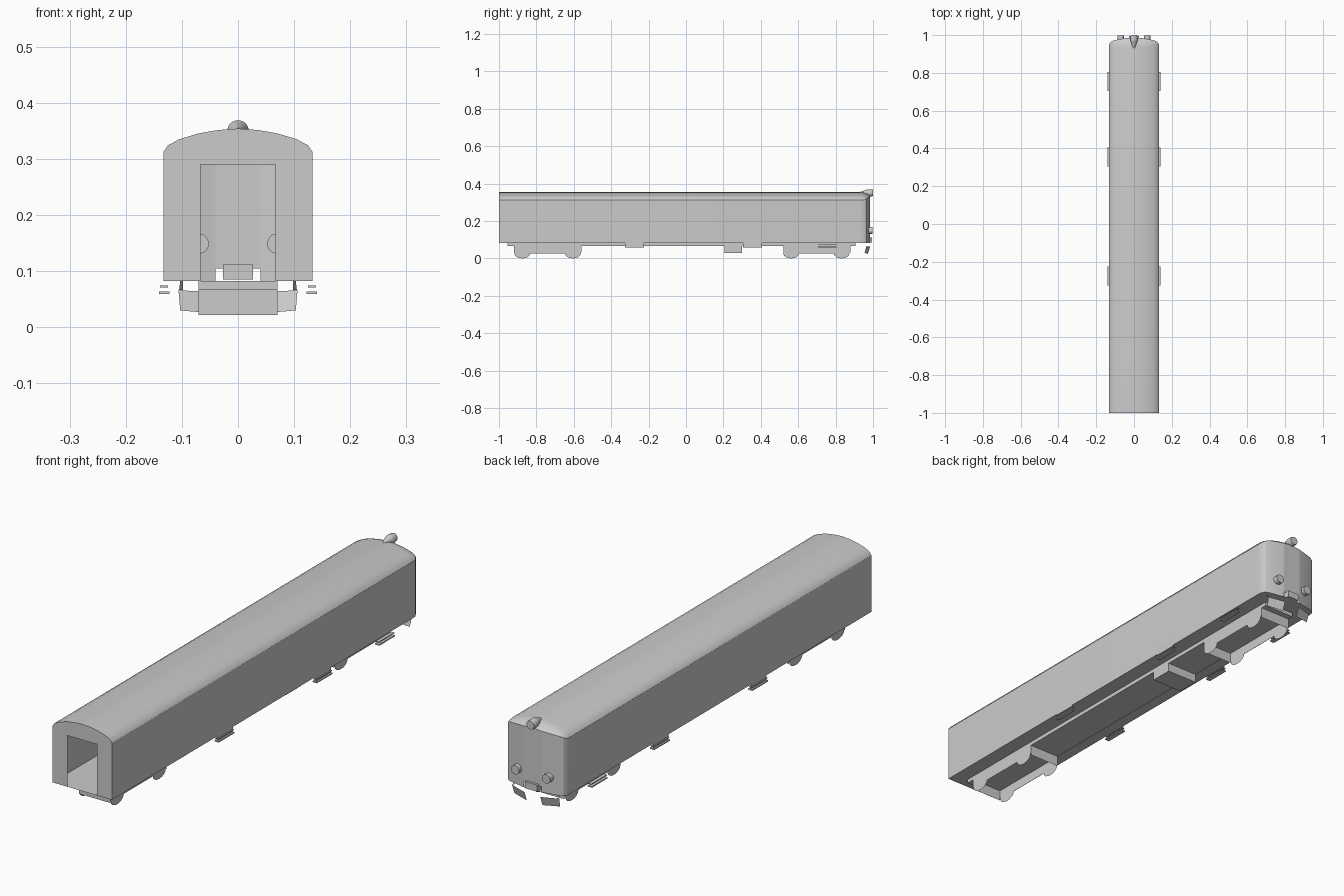
import bpy, bmesh, math
from mathutils import Matrix

if "Cube" in bpy.data.objects:
    bpy.data.objects.remove(bpy.data.objects["Cube"])

grey = bpy.data.materials.new("plain grey")
grey.diffuse_color = (0.6, 0.6, 0.6, 1)
grey.use_nodes = True
grey.node_tree.nodes["Principled BSDF"].inputs["Base Color"].default_value = grey.diffuse_color


def finish(name, bm, smooth=None):
    me = bpy.data.meshes.new(name)
    bm.to_mesh(me)
    bm.free()
    ob = bpy.data.objects.new(name, me)
    bpy.context.collection.objects.link(ob)
    me.materials.append(grey)
    if smooth:
        bpy.ops.object.select_all(action='DESELECT')
        ob.select_set(True)
        bpy.context.view_layer.objects.active = ob
        bpy.ops.object.shade_smooth_by_angle(angle=math.radians(smooth))
    return ob


def box(name, x, y, z):
    bm = bmesh.new()
    bmesh.ops.create_cube(bm, size=1)
    for v in bm.verts:
        v.co = [r[0] + (c + 0.5) * (r[1] - r[0]) for r, c in zip((x, y, z), v.co)]
    return finish(name, bm)


def sheet(name, pts):
    bm = bmesh.new()
    bm.faces.new([bm.verts.new(p) for p in pts])
    return finish(name, bm)


def drum(name, x, y0, y1, z, r0, r1, seg=24):
    # round part lying along y, radius r0 at y0 and r1 at y1
    bm = bmesh.new()
    bmesh.ops.create_cone(bm, cap_ends=True, segments=seg, radius1=r1, radius2=r0, depth=y1 - y0)
    bm.transform(Matrix.Translation((x, (y0 + y1) / 2, z)) @ Matrix.Rotation(math.pi / 2, 4, 'X'))
    return finish(name, bm, 40)


# Body shell: roof profile lofted along the length, narrowing at the cab end
HW, BASE = 0.133, 0.082
ROOF = [(0, .354), (.035, .3515), (.07, .3455), (.105, .335), (.125, .324), (HW, .312)]


def roof_z(x):
    x = abs(x)
    for (a, za), (b, zb) in zip(ROOF, ROOF[1:]):
        if x <= b + 1e-6:
            return za + (zb - za) * (x - a) / (b - a)
    return ROOF[-1][1]


# stations: y, half width, roof drop
STATIONS = [(-1, HW, 0), (.935, HW, 0), (.952, .131, .002), (.964, .124, .006),
            (.972, .108, .010), (.985, .04, .020)]
xs = [-p[0] for p in reversed(ROOF)] + [p[0] for p in ROOF[1:]]
bm = bmesh.new()
rings = []
for y, hw, drop in STATIONS:
    ring = [bm.verts.new((-hw, y, BASE))]
    for x in xs:
        X = x * hw / HW
        ring.append(bm.verts.new((X, y, roof_z(X) - drop)))
    ring.append(bm.verts.new((hw, y, BASE)))
    rings.append(ring)
for a, b in zip(rings, rings[1:]):
    n = len(a)
    for i in range(n):                       # last strip closes the floor
        j = (i + 1) % n
        bm.faces.new((a[i], b[i], b[j], a[j]))
# Front wall with open doorway
door = [bm.verts.new((x, -1, z)) for x, z in ((.067, BASE), (.067, .29), (-.067, .29), (-.067, BASE))]
bm.faces.new(rings[0] + door)
# Cab end centre panel, open below for the coupler
low = [bm.verts.new((x, .985, .105)) for x in (.04, -.04)]
bm.faces.new(rings[-1][1:-1] + low)
finish("body_shell", bm, 28)

# Underframe and equipment box
box("underframe", (-.07, .07), (-.955, .905), (.066, BASE))
box("equipment_box", (-.07, .07), (.205, .30), (.03, .066))


# Bogies: thin side frames with round axle ends, joined by end plates
def bogie(name, y0, y1, wheels):
    for s in (-1, 1):
        pts = [(y0, .066), (y0, .045), (y0 + .012, .022)]
        pts = [(y0, .066), (y0, .035)]
        for w in wheels:
            for k in range(9):
                t = math.pi * (1 + k / 8)
                pts.append((w + .042 * math.cos(t), .026 + .026 * math.sin(t)))
        pts += [(y1, .035), (y1, .066)]
        sheet(name + "_side_frame", [(s * .07, y, z) for y, z in pts])
    for y in (y0, y1):
        sheet(name + "_end_plate", [(-.07, y, .022), (.07, y, .022), (.07, y, .066), (-.07, y, .066)])


bogie("front_bogie", -.92, -.56, (-.875, -.605))
bogie("rear_bogie", .52, .88, (.562, .832))

for s in (-1, 1):
    # Entrance steps
    for y, top in ((-.275, .085), (.355, .11), (.755, .0)):
        x = sorted((s * .122, s * .141))
        box("step_tread", x, (y - .05, y + .05), (.059, .064))
        box("step_upper_tread", sorted((s * .125, s * .139)), (y - .05, y + .05), (.071, .074))
        if top:
            sheet("step_back", [(s * .1345, y - .05, .064), (s * .1345, y + .05, .064),
                                (s * .1345, y + .05, top), (s * .1345, y - .05, top)])
    # Track guard plates and hangers
    sheet("guard_plate", [(s * .035, .985, .062), (s * .106, .965, .066),
                          (s * .103, .955, .030), (s * .035, .972, .024)])
    sheet("guard_hanger", [(s * .098, .965, .066), (s * .105, .965, .066),
                           (s * .103, .95, BASE), (s * .098, .95, BASE)])
    # Headlights
    drum("headlight", s * .07, .955, .998, .149, .018, .018)

# Coupler housing
box("coupler", (-.027, .027), (.95, .995), (.085, .112))
# Roof lamp, teardrop tapering forward along the roof
drum("roof_lamp", 0, .972, .99, .350, .019, .019)
drum("roof_lamp_tail", 0, .93, .972, .350, .005, .019)
# Marker of full length on the lamp rim
drum("roof_lamp_rim", 0, .99, 1.0, .350, .019, .017)
